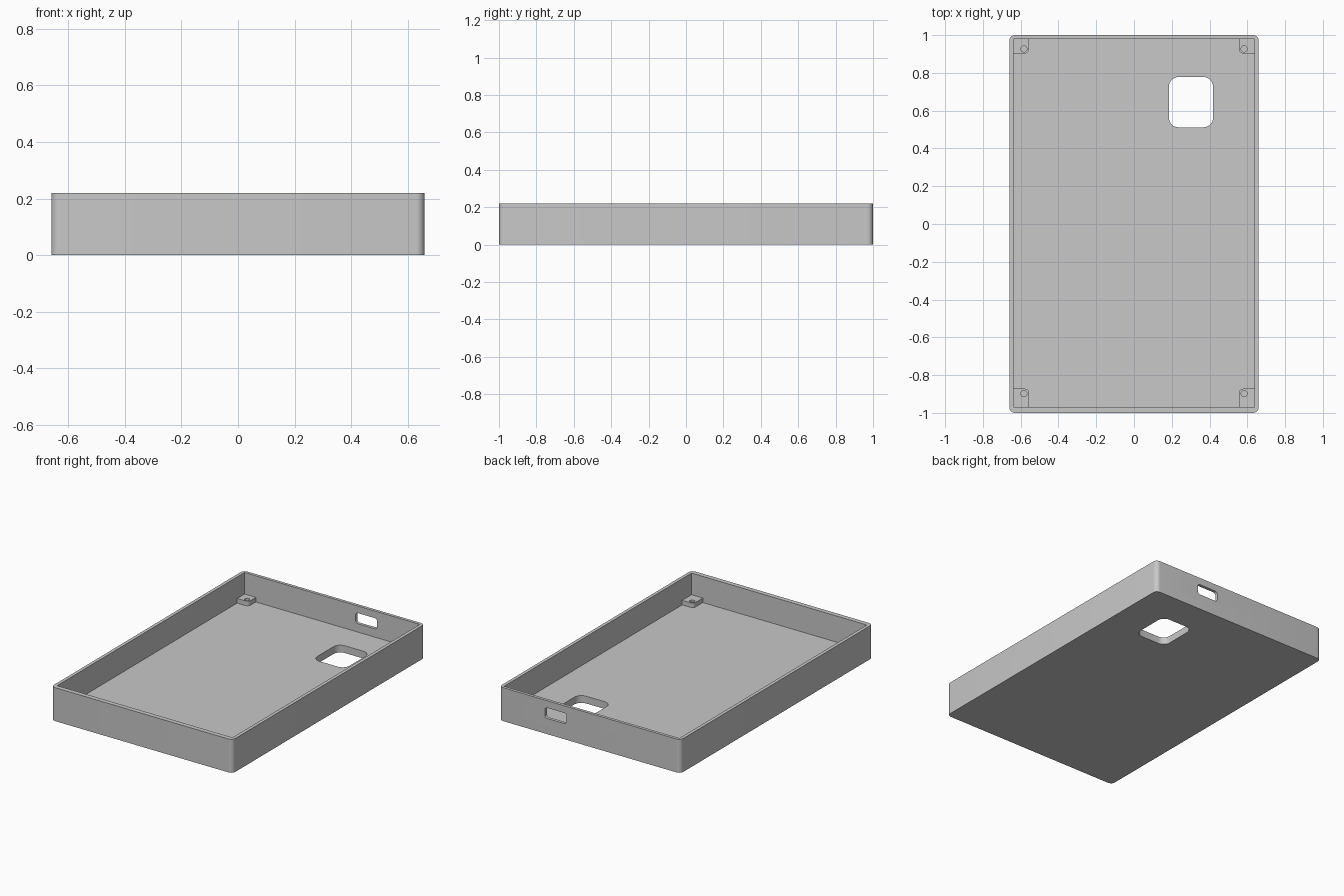
import bpy
import bmesh
import math
from mathutils import Matrix, Vector

cube = bpy.data.objects.get("Cube")
if cube:
    bpy.data.objects.remove(cube, do_unlink=True)

grey = bpy.data.materials.new("light_grey_plastic")
grey.use_nodes = True
colour = (0.58, 0.58, 0.58, 1)
grey.diffuse_color = colour
grey.node_tree.nodes["Principled BSDF"].inputs["Base Color"].default_value = colour


def add_object(name, bm):
    bmesh.ops.recalc_face_normals(bm, faces=bm.faces)
    mesh = bpy.data.meshes.new(name)
    bm.to_mesh(mesh)
    bm.free()
    mesh.materials.append(grey)
    obj = bpy.data.objects.new(name, mesh)
    bpy.context.collection.objects.link(obj)
    return obj


def block(name, low, high, radius=0, axis=2, rounded=lambda point: True):
    """Box between two corners, with chosen edges along one axis rounded."""
    low, high = Vector(low), Vector(high)
    bm = bmesh.new()
    bmesh.ops.create_cube(bm, size=1)
    bmesh.ops.transform(bm, verts=bm.verts, matrix=Matrix.Translation((low + high) / 2)
                        @ Matrix.Diagonal((*(high - low), 1)))
    if radius:
        edges = []
        for edge in bm.edges:
            a, b = (v.co for v in edge.verts)
            if abs(a[axis] - b[axis]) > 1e-5 and rounded((a + b) / 2):
                edges.append(edge)
        bmesh.ops.bevel(bm, geom=edges, offset=radius, segments=8,
                        profile=0.5, affect='EDGES')
    return add_object(name, bm)


def cylinder(name, x, y, z0, z1, radius):
    bm = bmesh.new()
    bmesh.ops.create_cone(bm, cap_ends=True, segments=24, radius1=radius, radius2=radius,
                          depth=z1 - z0, matrix=Matrix.Translation((x, y, (z0 + z1) / 2)))
    return add_object(name, bm)


def combine(target, tool, operation):
    """Apply a boolean and discard the helper."""
    tool.hide_render = True
    mod = target.modifiers.new("combine", 'BOOLEAN')
    mod.operation = operation
    mod.solver = 'EXACT'
    mod.object = tool
    bpy.context.view_layer.objects.active = target
    bpy.ops.object.modifier_apply(modifier=mod.name)
    bpy.data.objects.remove(tool, do_unlink=True)


HALF_X, HEIGHT, FLOOR = 0.66, 0.22, 0.048
IN_X, IN_BACK, IN_FRONT = 0.638, 0.98, -0.969
BOSS_TOP, BURY = 0.078, 0.01

# Open tray
tray = block("case_tray", (-HALF_X, -1, 0), (HALF_X, 1, HEIGHT), 0.03)
combine(tray, block("cavity", (-IN_X, IN_FRONT, FLOOR), (IN_X, IN_BACK, 0.4)), 'DIFFERENCE')

# Screw bosses in the four corners, each with a blind hole
for side in (-1, 1):
    for wall, edge, hole_y in ((IN_BACK, 0.903, 0.927), (IN_FRONT, -0.872, -0.898)):
        outer_x = side * (IN_X + BURY)
        inner_x = side * 0.556
        outer_y = wall + math.copysign(BURY, wall)
        boss = block("screw_boss",
                     (min(outer_x, inner_x), min(outer_y, edge), FLOOR - BURY),
                     (max(outer_x, inner_x), max(outer_y, edge), BOSS_TOP), 0.022,
                     rounded=lambda p: abs(p.x - inner_x) < 1e-4 and abs(p.y - edge) < 1e-4)
        combine(tray, boss, 'UNION')
        combine(tray, cylinder("screw_hole", side * 0.583, hole_y, FLOOR + 0.001, 0.1, 0.016),
                'DIFFERENCE')

# Rounded window through the floor
combine(tray, block("floor_window", (0.185, 0.512, -0.1), (0.418, 0.778, 0.1), 0.05),
        'DIFFERENCE')

# Port slot through the back wall
combine(tray, block("port_slot", (0.17, 0.95, 0.103), (0.327, 1.1, 0.173), 0.018, axis=1),
        'DIFFERENCE')

# Smooth the rounded corners, keep the rest crisp
bpy.ops.object.select_all(action='DESELECT')
tray.select_set(True)
bpy.context.view_layer.objects.active = tray
bpy.ops.object.shade_smooth_by_angle(angle=math.radians(30))
